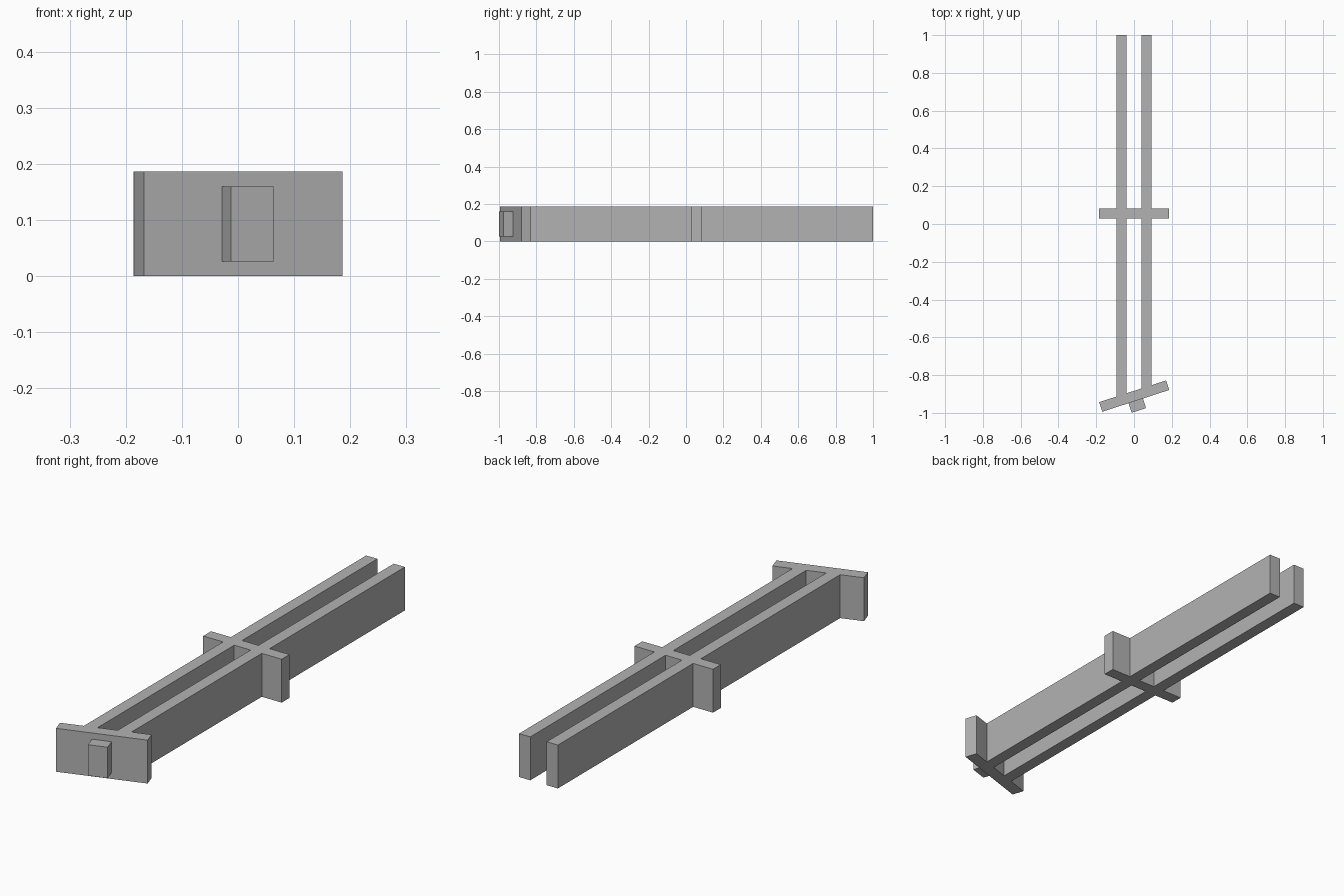
import bpy, bmesh
from math import radians, tan, cos, sin
from mathutils import Vector

cube = bpy.data.objects.get("Cube")
if cube:
    bpy.data.objects.remove(cube)

U = 0.0266                 # module that all thicknesses follow
H = 7 * U                  # common height
TILT = radians(18)
PLATE = Vector((0.001, -0.911))   # centre of the angled end plate
INNER, OUTER = 0.039, 0.092       # rail faces, measured from the centre

grey = bpy.data.materials.new("plain_grey")
grey.use_nodes = True
grey.diffuse_color = (0.45, 0.45, 0.45, 1)
grey.node_tree.nodes["Principled BSDF"].inputs["Base Color"].default_value = (0.45, 0.45, 0.45, 1)


def prism(name, outline, z0=0.0, z1=H):
    """Extrude a plan outline straight up from z0 to z1."""
    bm = bmesh.new()
    face = bm.faces.new([bm.verts.new((x, y, z0)) for x, y in outline])
    top = bmesh.ops.extrude_face_region(bm, geom=[face])["geom"]
    bmesh.ops.translate(bm, vec=(0, 0, z1 - z0),
                        verts=[g for g in top if isinstance(g, bmesh.types.BMVert)])
    bmesh.ops.recalc_face_normals(bm, faces=bm.faces)
    mesh = bpy.data.meshes.new(name)
    bm.to_mesh(mesh)
    bm.free()
    mesh.materials.append(grey)
    obj = bpy.data.objects.new(name, mesh)
    bpy.context.collection.objects.link(obj)
    return obj


def rect(x0, x1, y0, y1):
    return [(x0, y0), (x1, y0), (x1, y1), (x0, y1)]


def tilted(points):
    """Turn plan points with the end plate."""
    c, s = cos(TILT), sin(TILT)
    return [(PLATE.x + x * c - y * s, PLATE.y + x * s + y * c) for x, y in points]


def plate_back(x):
    """Y of the plate's rear face at a given x."""
    return PLATE.y + (x - PLATE.x) * tan(TILT) + U / cos(TILT)


# Long parallel rails, mitred against the angled plate
for name, x0, x1 in (("right_rail", -OUTER, -INNER), ("left_rail", INNER, OUTER)):
    prism(name, [(x0, plate_back(x0)), (x1, plate_back(x1)), (x1, 1), (x0, 1)])

# Crossbar: a bridge between the rails and a stub on each outer side
BAR = (0.03, 0.083)
prism("crossbar_bridge", rect(-INNER, INNER, *BAR))
prism("right_crossbar_stub", rect(-7 * U, -OUTER, *BAR))
prism("left_crossbar_stub", rect(OUTER, 7 * U, *BAR))

# Angled end plate with its small front block
prism("end_plate", tilted(rect(-7 * U, 7 * U, -U, U)))
prism("front_block", tilted(rect(-1.5 * U, 1.5 * U, -3 * U, -U)), U, 6 * U)
